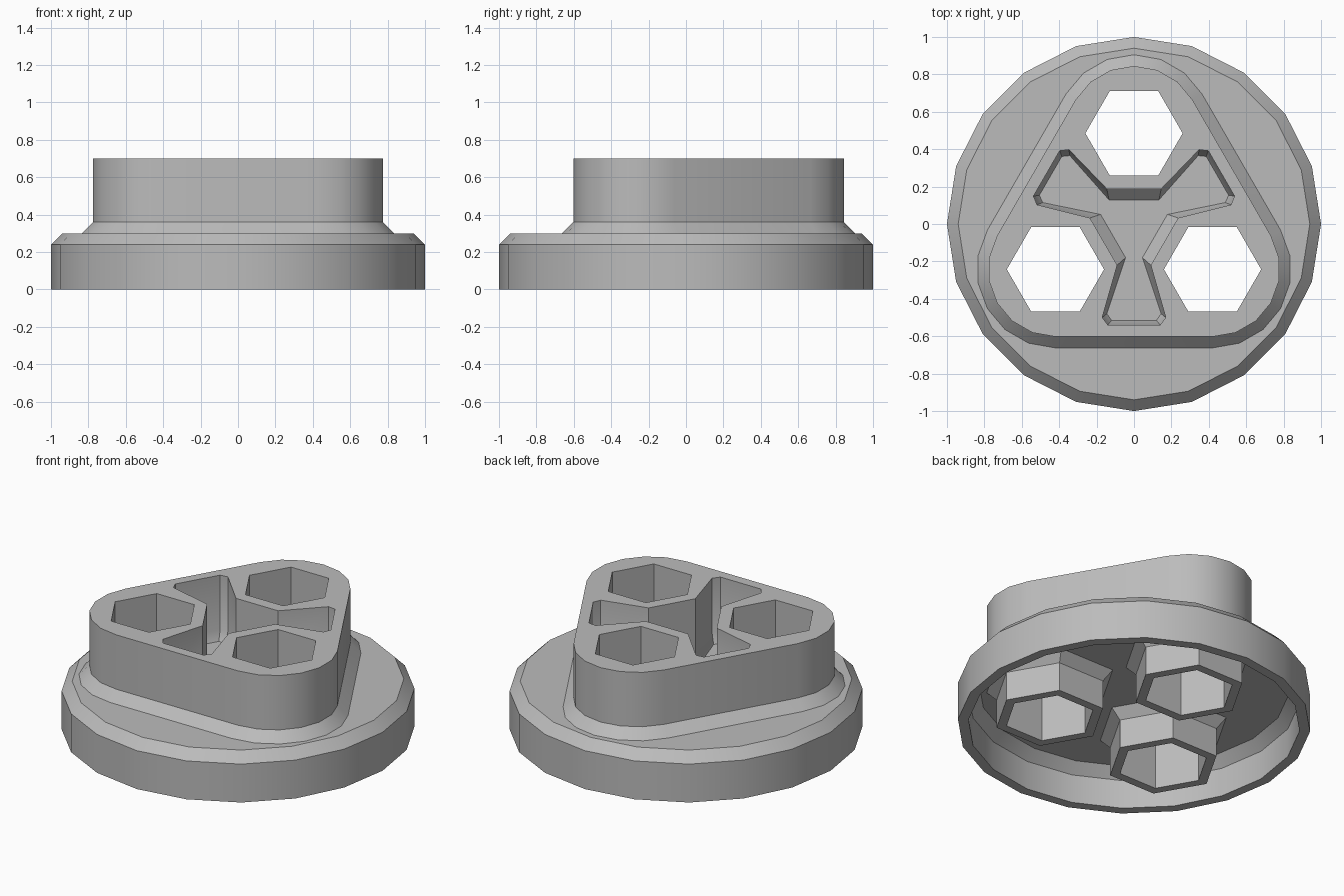
import bpy
import bmesh
from math import sin, cos, pi, radians
from mathutils import Matrix, Vector

cube = bpy.data.objects.get("Cube")
if cube:
    bpy.data.objects.remove(cube, do_unlink=True)

HOLE_DIST = 0.485
HOLE_R = 0.26
WALL = 0.06
bm = bmesh.new()


def circle(r, n, cx=0, cy=0):
    return [(cx + r * cos(2 * pi * i / n), cy + r * sin(2 * pi * i / n)) for i in range(n)]


def loop(points, z):
    """Closed ring of edges at height z."""
    vs = [bm.verts.new((x, y, z)) for x, y in points]
    for a, b in zip(vs, vs[1:] + vs[:1]):
        bm.edges.new((a, b))
    return vs


def strip(rings):
    """Walls joining successive rings of equal length."""
    for lo, hi in zip(rings, rings[1:]):
        n = len(lo)
        for i in range(n):
            j = (i + 1) % n
            bm.faces.new((lo[i], lo[j], hi[j], hi[i]))


def fill(*rings):
    """Flat face through the rings, the inner ones left open."""
    edges = [bm.edges.get((a, b)) for r in rings for a, b in zip(r, r[1:] + r[:1])]
    bmesh.ops.triangle_fill(bm, edges=edges, use_beauty=True, normal=Vector((0, 0, 1)))


centres = [(HOLE_DIST * cos(radians(a)), HOLE_DIST * sin(radians(a))) for a in (90, 210, 330)]


def boss_outline(r):
    """Rounded triangle wrapped around the three holes."""
    pts = []
    for k, (cx, cy) in enumerate(centres):
        for i in range(7):
            a = radians(30 + 120 * k + 20 * i)
            pts.append((cx + r * cos(a), cy + r * sin(a)))
    return pts


def pocket_outline(half_prong):
    """Three prongs, each mirrored from one half."""
    prong = [(-x, y) for x, y in half_prong] + list(reversed(half_prong))
    pts = []
    for k in range(3):
        turn = Matrix.Rotation(radians(120 * k), 2)
        pts += [tuple(turn @ Vector(p)) for p in prong]
    return pts


# Round base: outer wall with chamfer, inner wall with chamfer
outer = [loop(circle(r, 20), z) for r, z in ((1, 0), (1, 0.24), (0.94, 0.30))]
inner = [loop(circle(r, 20), z) for r, z in ((0.94, 0), (0.94, 0.18), (0.88, 0.24))]
strip(outer)
strip(inner)
strip([inner[0], outer[0]])

# Triangular boss with sloped foot
boss = [loop(boss_outline(r), z) for r, z in ((0.42, 0.30), (0.36, 0.36), (0.36, 0.70))]
strip(boss)
fill(outer[-1], boss[0])

# Central pocket with sloped floor edge
rim = [(0.09, -0.22), (0.17, -0.50), (0.14, -0.54)]
floor = [(0.045, -0.18), (0.145, -0.48), (0.12, -0.515)]
pocket = [loop(pocket_outline(p), z) for p, z in ((rim, 0.70), (rim, 0.36), (floor, 0.30))]
strip(pocket)
fill(pocket[-1])

# Hexagonal through holes and the tubes below
tops, feet = [], []
for cx, cy in centres:
    top = loop(circle(HOLE_R, 6, cx, cy), 0.70)
    bottom = loop(circle(HOLE_R, 6, cx, cy), 0)
    r = HOLE_R + WALL
    tube = [loop(circle(r + d, 6, cx, cy), z) for d, z in ((0, 0), (0, 0.18), (WALL, 0.24))]
    strip([top, bottom] + tube)
    tops.append(top)
    feet.append(tube[-1])

fill(boss[-1], pocket[0], *tops)
fill(inner[-1], *feet)

bmesh.ops.recalc_face_normals(bm, faces=bm.faces[:])
mesh = bpy.data.meshes.new("three_hole_cap")
bm.to_mesh(mesh)
bm.free()

grey = bpy.data.materials.new("plain_grey")
grey.use_nodes = True
colour = (0.5, 0.5, 0.5, 1)
grey.diffuse_color = colour
grey.node_tree.nodes["Principled BSDF"].inputs["Base Color"].default_value = colour
mesh.materials.append(grey)

cap = bpy.data.objects.new("three_hole_cap", mesh)
bpy.context.collection.objects.link(cap)
bpy.context.view_layer.objects.active = cap
cap.select_set(True)
bpy.ops.object.shade_smooth_by_angle(angle=radians(30))
